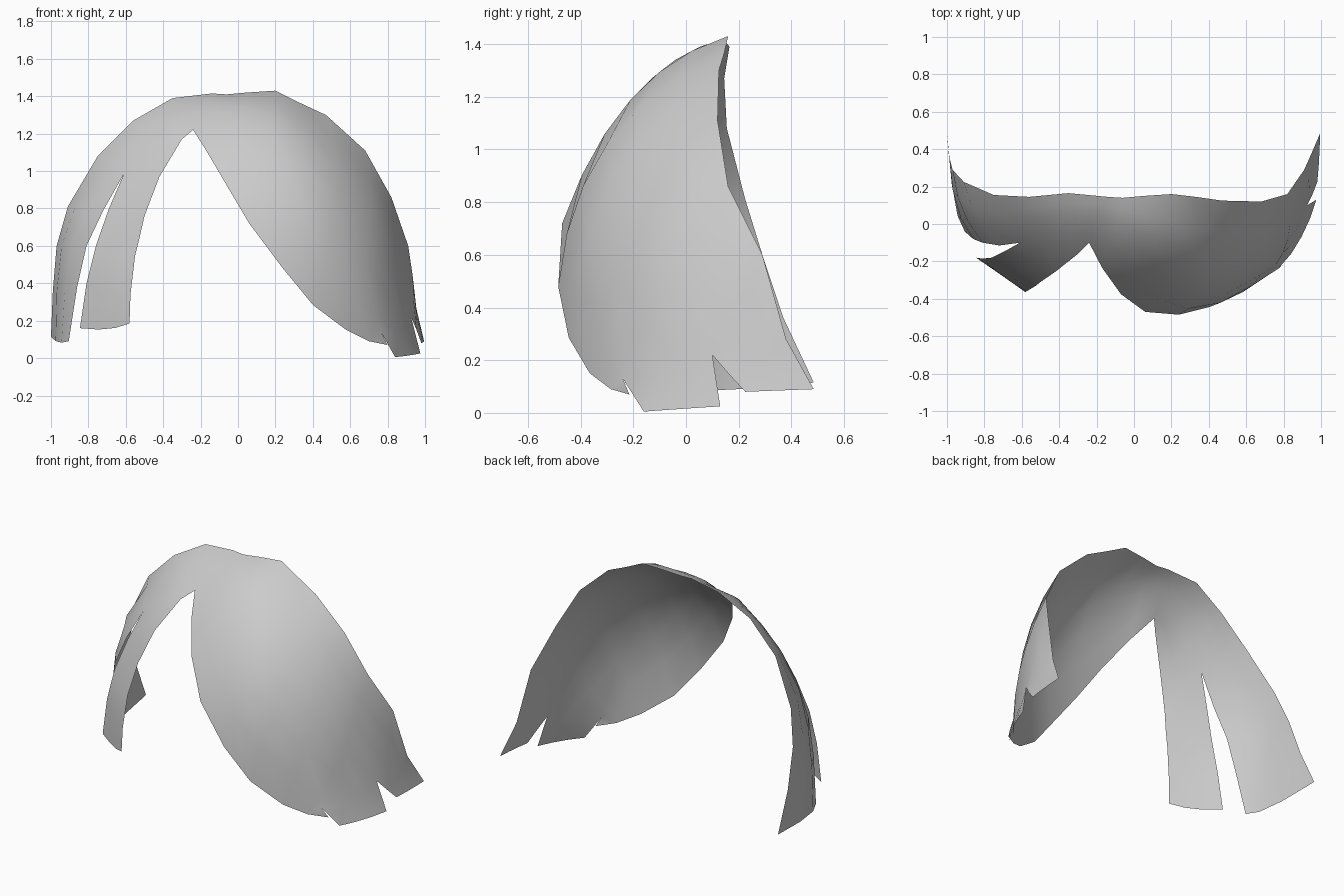
import bpy, bmesh, math
from mathutils import Vector

cube = bpy.data.objects.get("Cube")
if cube:
    bpy.data.objects.remove(cube)

SEG = 6  # divisions from the rear edge to the front edge


def arc(a, m, b, n=SEG):
    """Smooth arc through three points, from the rear edge to the front edge."""
    a, m, b = Vector(a), Vector(m), Vector(b)
    pts = []
    for i in range(n + 1):
        t = i / n
        pts.append(a * (2 * (t - .5) * (t - 1)) + m * (4 * t * (1 - t)) + b * (2 * t * (t - .5)))
    return pts


def strand(rows):
    return [arc(*r, n=SEG // 2) for r in rows]


def patch(bm, rows):
    grid = [[bm.verts.new(p) for p in r] for r in rows]
    for r, s in zip(grid, grid[1:]):
        for j in range(len(r) - 1):
            bm.faces.new((r[j], r[j + 1], s[j + 1], s[j]))


# Crown and the wide swept panel: rear, middle and front point of each rib
crown = [arc(*r) for r in [
    ((-.75, .155, 1.08), (-.61, -.10, .985), (-.50, -.31, .76)),
    ((-.56, .145, 1.27), (-.50, -.03, 1.17), (-.42, -.255, .97)),
    ((-.35, .165, 1.39), (-.35, .00, 1.30), (-.30, -.16, 1.17)),
    ((-.14, .145, 1.415), (-.20, .03, 1.34), (-.24, -.10, 1.22)),
    ((-.06, .14, 1.41), (-.10, -.05, 1.32), (-.17, -.235, 1.11)),
    ((.05, .15, 1.42), (.02, -.13, 1.27), (-.07, -.375, .94)),
    ((.20, .16, 1.43), (.18, -.21, 1.19), (.06, -.47, .72)),
    ((.33, .145, 1.365), (.35, -.30, 1.02), (.24, -.485, .48)),
    ((.47, .125, 1.30), (.52, -.29, .86), (.40, -.445, .285)),
    ((.68, .12, 1.11), (.70, -.20, .68), (.58, -.365, .15)),
    ((.82, .16, .86), (.82, -.09, .46), (.70, -.285, .09)),
]]
side = arc((.91, .29, .60), (.925, .10, .22), (.77, -.24, .13))
half = SEG // 2

bm = bmesh.new()
patch(bm, crown + [side])

# Left side: rear lock and front lock below the crown, plus a small tip
patch(bm, [side[:half + 1]] + strand([
    ((.95, .38, .28), (.96, .29, .20), (.955, .16, .15)),
    ((.995, .485, .09), (.99, .35, .085), (.98, .225, .08))]))
patch(bm, [side[half:]] + strand([
    ((.975, .13, .025), (.92, -.02, .015), (.84, -.16, .005))]))
bm.faces.new([bm.verts.new(p) for p in ((.77, -.24, .13), (.70, -.285, .09), (.80, -.215, .07))])

# Right side: rear lock
patch(bm, strand([
    ((-1, .485, .115), (-.96, .12, .085), (-.905, -.04, .09)),
    ((-.99, .37, .36), (-.95, .10, .36), (-.86, -.08, .38)),
    ((-.97, .29, .60), (-.92, .08, .60), (-.81, -.10, .60)),
    ((-.91, .225, .81), (-.84, .04, .81), (-.72, -.115, .79))]) + [crown[0][:half + 1]])

# Right side: front lock
patch(bm, strand([
    ((-.845, -.18, .16), (-.70, -.28, .155), (-.58, -.365, .185)),
    ((-.81, -.185, .40), (-.70, -.28, .36), (-.575, -.36, .34)),
    ((-.76, -.18, .60), (-.67, -.27, .54), (-.55, -.345, .55)),
    ((-.69, -.145, .80), (-.61, -.24, .71), (-.525, -.33, .65))]) + [crown[0][half:]])

bmesh.ops.remove_doubles(bm, verts=bm.verts, dist=.002)
mesh = bpy.data.meshes.new("hair_fringe")
bm.to_mesh(mesh)
bm.free()
fringe = bpy.data.objects.new("hair_fringe", mesh)
bpy.context.collection.objects.link(fringe)

# Plain grey colour
grey = bpy.data.materials.new("light_grey")
grey.use_nodes = True
grey.diffuse_color = (.6, .6, .6, 1)
grey.node_tree.nodes["Principled BSDF"].inputs["Base Color"].default_value = (.6, .6, .6, 1)
mesh.materials.append(grey)

bpy.context.view_layer.objects.active = fringe
fringe.select_set(True)
bpy.ops.object.shade_smooth_by_angle(angle=math.radians(60))
